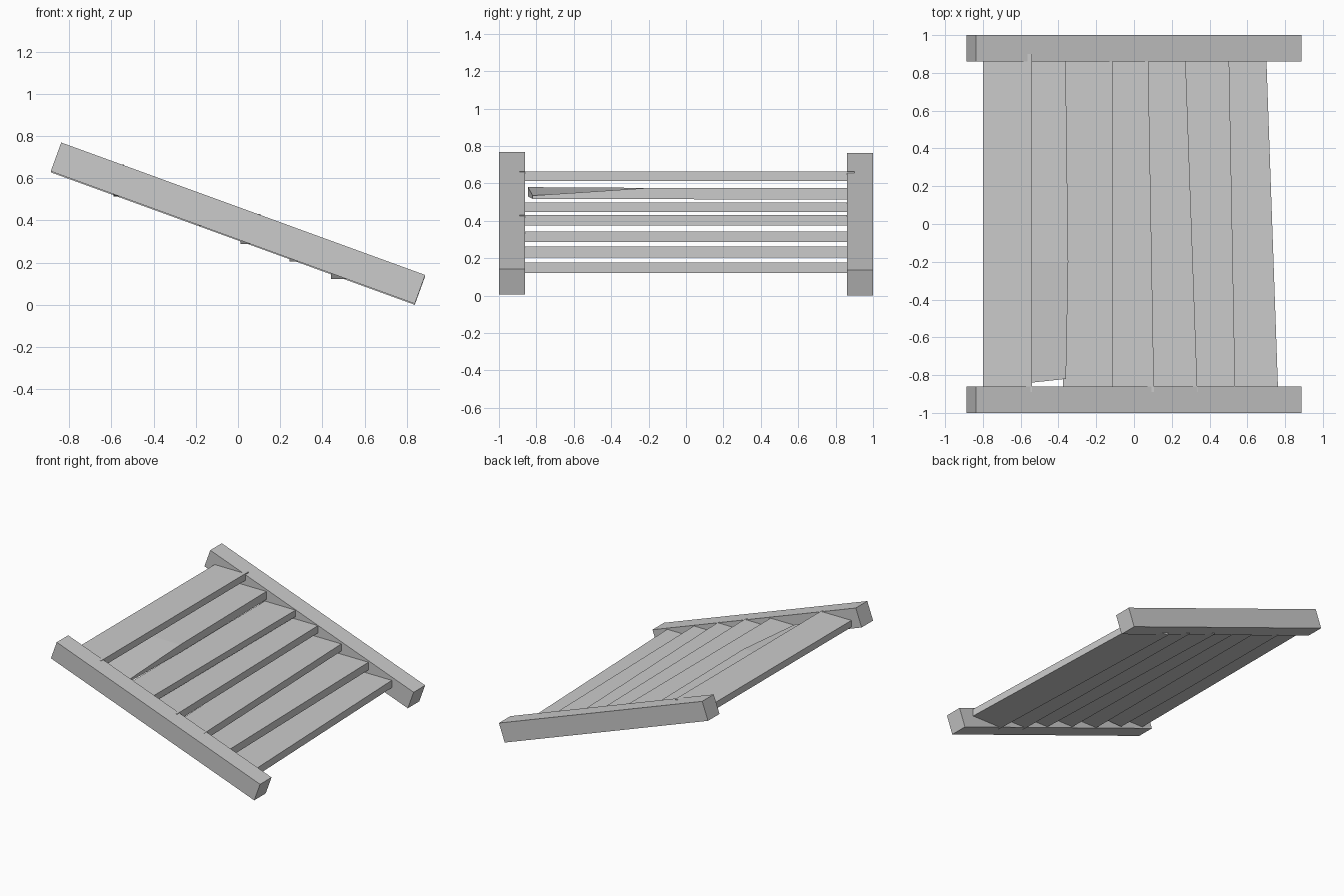
import bpy, bmesh, math

if "Cube" in bpy.data.objects:
    bpy.data.objects.remove(bpy.data.objects["Cube"])


def loft(name, sections):
    """Skin a row of four-point cross-sections and close both ends."""
    bm = bmesh.new()
    rings = [[bm.verts.new(p) for p in s] for s in sections]
    for a, b in zip(rings, rings[1:]):
        for i in range(4):
            j = (i + 1) % 4
            bm.faces.new((a[i], a[j], b[j], b[i]))
    bm.faces.new(rings[0])
    bm.faces.new(rings[-1])
    bmesh.ops.recalc_face_normals(bm, faces=bm.faces)
    mesh = bpy.data.meshes.new(name)
    bm.to_mesh(mesh)
    bm.free()
    obj = bpy.data.objects.new(name, mesh)
    bpy.context.collection.objects.link(obj)
    return obj


def section(y, back, front, bottom, top):
    return [(back, y, bottom), (front, y, bottom), (front, y, top), (back, y, top)]


# Sloping side rails
for name, y, z in (("front_rail", -0.93, 0.387), ("back_rail", 0.93, 0.382)):
    bpy.ops.mesh.primitive_cube_add(size=1, location=(0, y, z),
                                    rotation=(0, math.radians(20), 0))
    rail = bpy.context.object
    rail.name = name
    rail.scale = (1.835, 0.139, 0.145)

# Horizontal slats, slightly skewed: (front edge x at -y, at +y, bottom z, top z)
slats = [
    (0.763, 0.70, 0.122, 0.178),
    (0.536, 0.503, 0.205, 0.264),
    (0.336, 0.272, 0.288, 0.343),
    (0.106, 0.075, 0.374, 0.43),
    (-0.115, -0.115, 0.448, 0.498),
    (-0.54, -0.54, 0.612, 0.664),
]
for i, (x0, x1, z0, z1) in enumerate(slats, 1):
    loft(f"slat_{i}", [section(-0.89, x0 - 0.26, x0, z0, z1),
                       section(0.90, x1 - 0.26, x1, z0, z1)])

# Broken slat: free end with its leading edge sagging
loft("broken_slat", [
    [(-0.59, -0.845, 0.53), (-0.36, -0.82, 0.518),
     (-0.36, -0.82, 0.535), (-0.59, -0.845, 0.58)],
    section(-0.2, -0.59, -0.348, 0.516, 0.576),
    section(0.88, -0.59, -0.362, 0.513, 0.575),
])
